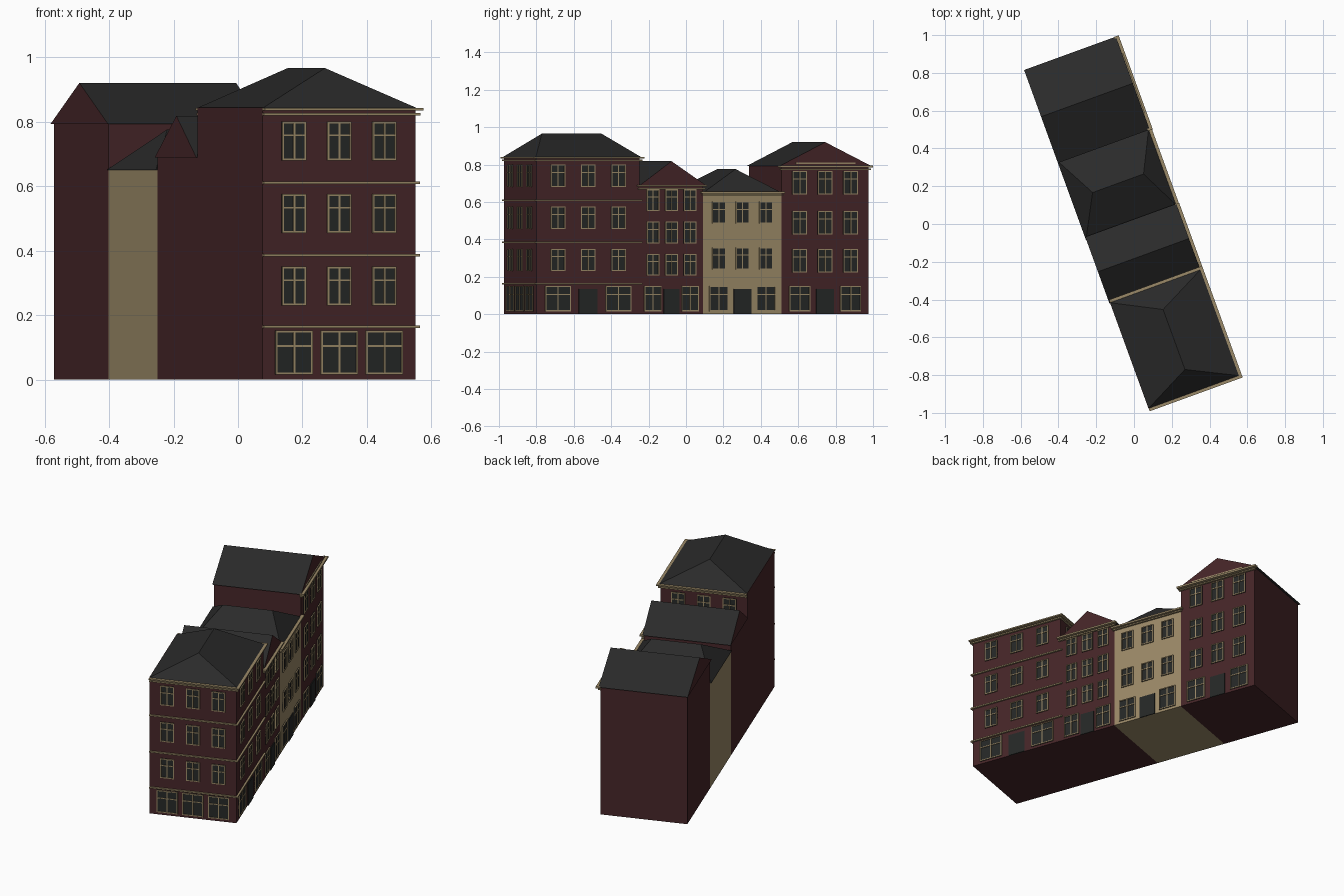
import bpy, bmesh, math

if "Cube" in bpy.data.objects:
    bpy.data.objects.remove(bpy.data.objects["Cube"])


def material(name, rgb):
    m = bpy.data.materials.new(name)
    m.use_nodes = True
    m.diffuse_color = (*rgb, 1)
    m.node_tree.nodes["Principled BSDF"].inputs["Base Color"].default_value = (*rgb, 1)
    return m


BRICK = material("dark red brick", (0.061, 0.019, 0.021))
CREAM = material("cream stone", (0.33, 0.254, 0.138))
SLATE = material("dark slate", (0.023, 0.023, 0.023))
GLASS = material("dark glass", (0.019, 0.021, 0.020))

# The terrace runs along local y, its street side faces local +x
REAR, STREET = -0.262, 0.243
TURN = math.radians(20)


def finish(name, bm, *mats):
    bmesh.ops.recalc_face_normals(bm, faces=bm.faces)
    mesh = bpy.data.meshes.new(name)
    bm.to_mesh(mesh)
    bm.free()
    for m in mats:
        mesh.materials.append(m)
    obj = bpy.data.objects.new(name, mesh)
    obj.rotation_euler.z = TURN
    bpy.context.scene.collection.objects.link(obj)
    return obj


def box(bm, x, y, z):
    """Box from three (start, end) ranges."""
    verts = bmesh.ops.create_cube(bm, size=1)["verts"]
    for v in verts:
        for i, (a, b) in enumerate((x, y, z)):
            v.co[i] = (a + b) / 2 + v.co[i] * abs(b - a)


def wall_box(bm, side, s, d, z):
    """Box on a facade: s along the wall, d outward from it."""
    axis, plane, sign = side
    out = (plane + sign * d[0], plane + sign * d[1])
    if axis == "x":
        box(bm, out, s, z)
    else:
        box(bm, s, out, z)


def window(glass, frame, side, mid, width, z0, z1):
    s0, s1, t = mid - width / 2, mid + width / 2, 0.0055
    wall_box(glass, side, (s0, s1), (-0.002, 0.003), (z0, z1))
    bar = z0 + (z1 - z0) * 0.65
    depth = (-0.002, 0.007)
    for s in (s0, mid - t / 2, s1 - t):
        wall_box(frame, side, (s, s + t), depth, (z0, z1))
    for z in (z0, bar - t / 2, z1 - t):
        wall_box(frame, side, (s0, s1), depth, (z, z + t))


def facade(name, side, mid, gap, width, rows, shop_width, door_width):
    """Three bays of windows over a ground floor with shop windows and door."""
    glass, frame = bmesh.new(), bmesh.new()
    for i in (-1, 0, 1):
        for z0, z1 in rows:
            window(glass, frame, side, mid + i * gap, width, z0, z1)
        if i or not door_width:
            window(glass, frame, side, mid + i * gap, shop_width, 0.016, 0.152)
    finish(name + "_window_glass", glass, GLASS)
    finish(name + "_window_frames", frame, CREAM)
    if door_width:
        door = bmesh.new()
        wall_box(door, side, (mid - door_width / 2, mid + door_width / 2),
                 (-0.002, 0.005), (0, 0.136))
        finish(name + "_door", door, GLASS)


def walls(name, y0, y1, top, mat):
    bm = bmesh.new()
    box(bm, (REAR, STREET), (y0, y1), (0, top))
    finish(name + "_walls", bm, mat)


def roof(name, x, y, z, ridge_a, ridge_b, gable=None):
    """Closed roof over a rectangle; the ridge ends decide hip or gable."""
    bm = bmesh.new()
    base = [bm.verts.new((px, py, z)) for px, py in
            ((x[0], y[0]), (x[1], y[0]), (x[1], y[1]), (x[0], y[1]))]
    a, b = bm.verts.new(ridge_a), bm.verts.new(ridge_b)
    bm.faces.new(base)
    if abs(ridge_a[0] - ridge_b[0]) > 0.01:      # ridge runs across the terrace
        faces = ((base[0], base[1], b, a), (base[2], base[3], a, b))
        ends = ((base[1], base[2], b), (base[3], base[0], a))
    else:                                        # ridge runs along the terrace
        faces = ((base[1], base[2], b, a), (base[3], base[0], a, b))
        ends = ((base[0], base[1], a), (base[2], base[3], b))
    for f in faces:
        bm.faces.new(f)
    for f in ends:
        bm.faces.new(f).material_index = 1 if gable else 0
    finish(name + "_roof", bm, SLATE, gable or SLATE)


def cornice(name, y0, y1, layers):
    """Moulded bands on the street side, as (outward, bottom, top)."""
    bm = bmesh.new()
    for d, z0, z1 in layers:
        box(bm, (STREET - 0.004, STREET + d), (y0 - d * 0.8, y1 + d * 0.8), (z0, z1))
    finish(name + "_cornice", bm, CREAM)


Y = (-0.94, -0.352, 0.008, 0.455, 0.949)
STREET_SIDE = ("x", STREET, 1)

# Corner house: hipped roof, windows and bands on three sides
walls("corner_house", Y[0], Y[1], 0.843, BRICK)
roof("corner_house", (REAR, STREET + 0.004), (Y[0] - 0.004, Y[1] + 0.004), 0.842,
     (-0.01, -0.816, 0.966), (-0.01, -0.478, 0.966))
upper = [(z, z + 0.12) for z in (0.23, 0.455, 0.68)]
middle = (REAR + STREET) / 2
facade("corner_house_street", STREET_SIDE, (Y[0] + Y[1]) / 2, 0.172, 0.082, upper, 0.146, 0.106)
facade("corner_house_front", ("y", Y[0], -1), middle, 0.149, 0.079, upper, 0.122, 0)
facade("corner_house_back", ("y", Y[1], 1), middle, 0.149, 0.079, upper, 0.122, 0)
bands = bmesh.new()
for d, z0, z1 in ((0.02, 0.834, 0.8415), (0.012, 0.819, 0.827), (0.011, 0.606, 0.614),
                  (0.011, 0.381, 0.389), (0.011, 0.16, 0.168)):
    box(bands, (REAR + 0.001, STREET + d), (Y[0] - d, Y[1] + d), (z0, z1))
finish("corner_house_bands", bands, CREAM)

# Narrow house: gabled roof
walls("narrow_house", Y[1], Y[2], 0.69, BRICK)
mid = (Y[1] + Y[2]) / 2
roof("narrow_house", (REAR - 0.004, STREET + 0.004), (Y[1], Y[2] + 0.016), 0.689,
     (REAR - 0.004, mid, 0.818), (STREET + 0.004, mid, 0.818), BRICK)
facade("narrow_house", STREET_SIDE, mid, 0.106, 0.071,
       [(0.206, 0.323), (0.378, 0.495), (0.552, 0.666)], 0.098, 0.088)
cornice("narrow_house", Y[1], Y[2], ((0.02, 0.682, 0.692), (0.012, 0.668, 0.676)))

# Stone house: hipped roof, two upper floors
walls("stone_house", Y[2], Y[3], 0.65, CREAM)
mid = (Y[2] + Y[3]) / 2
roof("stone_house", (REAR - 0.006, STREET + 0.006), (Y[2], Y[3]), 0.65,
     (-0.149, mid, 0.776), (0.138, mid, 0.776))
facade("stone_house", STREET_SIDE, mid, 0.134, 0.078,
       [(0.238, 0.358), (0.484, 0.602)], 0.108, 0.1)
cornice("stone_house", Y[2], Y[3], ((0.018, 0.646, 0.656), (0.011, 0.634, 0.641)))

# End house: tall gabled roof with a stone band in the gable
walls("end_house", Y[3], Y[4], 0.793, BRICK)
mid = (Y[3] + Y[4]) / 2
roof("end_house", (REAR - 0.006, STREET + 0.006), (Y[3] - 0.014, Y[4] + 0.016), 0.792,
     (REAR - 0.006, mid, 0.92), (STREET + 0.006, mid, 0.92), BRICK)
facade("end_house", STREET_SIDE, mid, 0.145, 0.083,
       [(0.224, 0.35), (0.427, 0.553), (0.64, 0.766)], 0.118, 0.1)
cornice("end_house", Y[3], Y[4], ((0.022, 0.785, 0.796), (0.012, 0.772, 0.779)))
band = bmesh.new()
wall_box(band, STREET_SIDE, (mid - 0.17, mid + 0.17), (0.004, 0.012), (0.803, 0.81))
finish("end_house_gable_band", band, CREAM)
